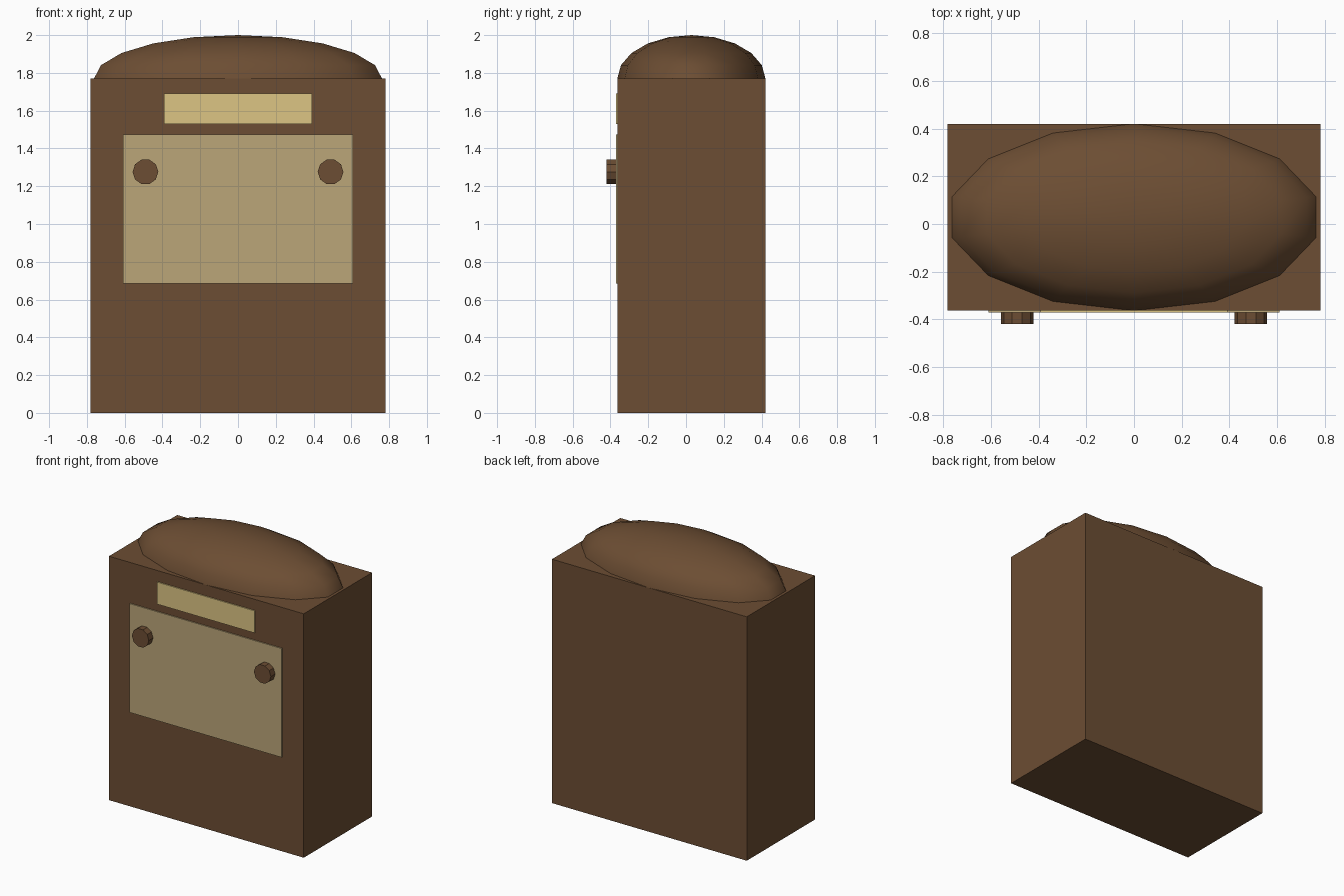
import bpy, bmesh, math
from mathutils import Matrix

if "Cube" in bpy.data.objects:
    bpy.data.objects.remove(bpy.data.objects["Cube"])


def material(name, rgb):
    m = bpy.data.materials.new(name)
    m.diffuse_color = (*rgb, 1)
    m.use_nodes = True
    m.node_tree.nodes["Principled BSDF"].inputs["Base Color"].default_value = m.diffuse_color
    return m


WOOD = material("brown_wood", (0.15, 0.075, 0.033))
CLOTH = material("tan_cloth", (0.50, 0.38, 0.19))
DIAL = material("cream_dial", (0.72, 0.56, 0.23))


def add_object(name, bm, mat):
    bmesh.ops.recalc_face_normals(bm, faces=bm.faces)
    mesh = bpy.data.meshes.new(name)
    bm.to_mesh(mesh)
    bm.free()
    mesh.materials.append(mat)
    ob = bpy.data.objects.new(name, mesh)
    bpy.context.collection.objects.link(ob)
    return ob


def box(name, x, y, z, mat):
    """Box from (min, max) ranges on each axis."""
    bm = bmesh.new()
    bmesh.ops.create_cube(bm, size=1)
    size = [b - a for a, b in (x, y, z)]
    mid = [(a + b) / 2 for a, b in (x, y, z)]
    bm.transform(Matrix.Translation(mid) @ Matrix.Diagonal((*size, 1)))
    return add_object(name, bm, mat)


FRONT, BACK, TOP = -0.363, 0.42, 1.77
MID_Y = (FRONT + BACK) / 2

# Cabinet with two thin front panels
box("cabinet", (-0.782, 0.782), (FRONT, BACK), (0, TOP), WOOD)
box("dial_panel", (-0.392, 0.392), (-0.371, FRONT + 0.01), (1.53, 1.69), DIAL)
box("speaker_panel", (-0.61, 0.61), (-0.371, FRONT + 0.01), (0.685, 1.475), CLOTH)

# Domed top: upper half of a squashed sphere
bm = bmesh.new()
bmesh.ops.create_uvsphere(bm, u_segments=14, v_segments=10, radius=1)
bmesh.ops.delete(bm, geom=[v for v in bm.verts if v.co.z < -0.01], context='VERTS')
bmesh.ops.holes_fill(bm, edges=[e for e in bm.edges if e.is_boundary], sides=0)
bm.transform(Matrix.Translation((0, MID_Y, TOP)) @ Matrix.Diagonal((0.782, 0.392, 0.23, 1)))
dome = add_object("domed_top", bm, WOOD)
for p in dome.data.polygons:
    p.use_smooth = len(p.vertices) <= 4

# Ten-sided knobs either side of the speaker panel
for side, x in (("left", -0.49), ("right", 0.49)):
    bm = bmesh.new()
    bmesh.ops.create_cone(bm, cap_ends=True, segments=10, radius1=0.068,
                          radius2=0.068, depth=0.06)
    turn = Matrix.Rotation(math.pi / 2, 4, 'X')
    twist = Matrix.Rotation(math.pi / 10, 4, 'Z')
    bm.transform(Matrix.Translation((x, -0.39, 1.276)) @ turn @ twist)
    add_object(side + "_knob", bm, WOOD)
